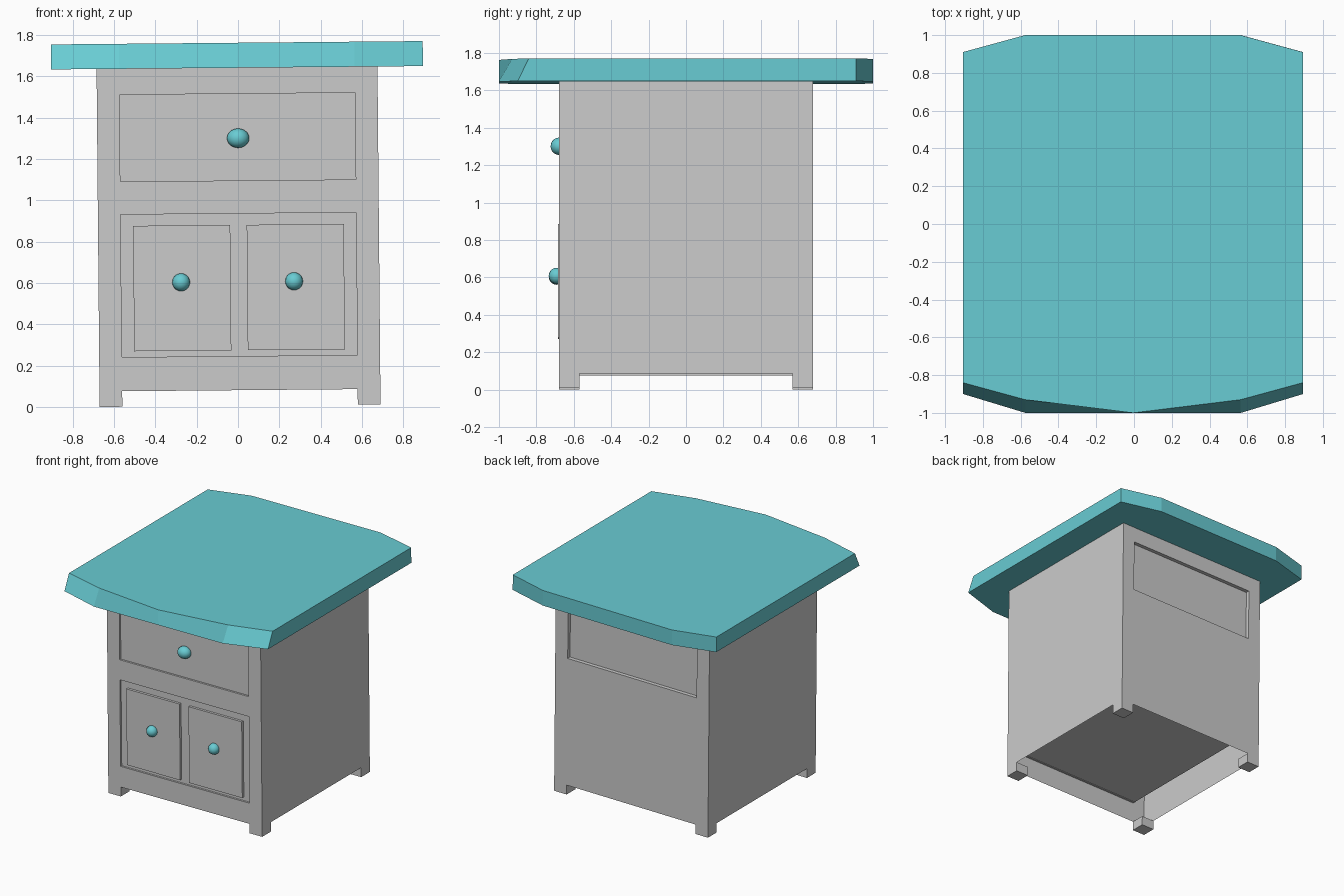
import bpy, bmesh
from mathutils import Matrix

if "Cube" in bpy.data.objects:
    bpy.data.objects.remove(bpy.data.objects["Cube"])

# the whole cabinet leans very slightly to the left
TILT = Matrix.Translation((0.01, 0, 0.006)) @ Matrix.Rotation(-0.009, 4, 'Y')
teal = bpy.data.materials.new("teal")
teal.diffuse_color = (0.14, 0.6, 0.65, 1)
teal.use_nodes = True
teal.node_tree.nodes["Principled BSDF"].inputs["Base Color"].default_value = teal.diffuse_color


def finish(name, bm, mat=None, fix=True):
    bmesh.ops.remove_doubles(bm, verts=bm.verts, dist=1e-5)
    if fix:
        bmesh.ops.recalc_face_normals(bm, faces=bm.faces)
    bm.transform(TILT)
    me = bpy.data.meshes.new(name)
    bm.to_mesh(me)
    bm.free()
    ob = bpy.data.objects.new(name, me)
    bpy.context.collection.objects.link(ob)
    if mat:
        me.materials.append(mat)
    return ob


def quad(bm, *pts):
    bm.faces.new([bm.verts.new(p) for p in pts])


def box(name, lo, hi):
    bm = bmesh.new()
    bmesh.ops.create_cube(bm, size=1)
    for v in bm.verts:
        v.co = [(a + b) / 2 + c * (b - a) for a, b, c in zip(lo, hi, v.co)]
    return finish(name, bm)


def wall_with_recesses(bm, side, holes):
    """Front (side=-1) or back (side=1) wall; holes = (z0, z1, depth)."""
    xs = [-W, -I, I, W]
    zs = sorted({B, T} | {z for h in holes for z in h[:2]})
    y = side * W

    def face(*p):
        quad(bm, *(p if side < 0 else p[::-1]))

    for i in range(3):
        for z0, z1 in zip(zs, zs[1:]):
            a, b = xs[i], xs[i + 1]
            hole = next((h for h in holes if h[0] == z0 and h[1] == z1), None)
            if i != 1 or not hole:
                face((a, y, z0), (b, y, z0), (b, y, z1), (a, y, z1))
                continue
            q = y - side * hole[2]
            face((a, q, z0), (b, q, z0), (b, q, z1), (a, q, z1))
            rim = [(a, z0), (b, z0), (b, z1), (a, z1)]
            for (x1, c1), (x2, c2) in zip(rim, rim[1:] + rim[:1]):
                face((x1, y, c1), (x2, y, c2), (x2, q, c2), (x1, q, c1))


W, I = 0.68, 0.57          # outer and inner half widths
B, T = 0.075, 1.636        # bottom and top of the carcass

# carcass: an open shell with recessed front and back
bm = bmesh.new()
wall_with_recesses(bm, -1, [(0.24, 0.93, 0.015), (1.09, 1.51, 0.015)])
wall_with_recesses(bm, 1, [(1.09, 1.51, 0.03)])
quad(bm, (W, -W, B), (W, W, B), (W, W, T), (W, -W, T))
quad(bm, (-W, W, B), (-W, -W, B), (-W, -W, T), (-W, W, T))
finish("carcass", bm, fix=False)

# cupboard interior, whose floor shows from below
box("cupboard_box", (-I, -0.66, 0.24), (I, 0.67, 0.93))

# feet and doors
for sx, side in ((-1, "left"), (1, "right")):
    for sy, end in ((-1, "front"), (1, "back")):
        xs, ys = sorted((sx * I, sx * W)), sorted((sy * I, sy * W))
        box(f"{end}_{side}_foot", (xs[0], ys[0], 0), (xs[1], ys[1], B))
    xs = sorted((sx * 0.04, sx * 0.51))
    box(side + "_door", (xs[0], -0.685, 0.268), (xs[1], -0.655, 0.875))

# table top: the front edge is bevelled towards the corners
half = [(0.57, 1, 1), (0.9, 0.91, 0.91), (0.9, -0.9, -0.84),
        (0.57, -1, -0.93), (0, -1, -1)]       # x, lower y, upper y
loop = half + [(-x, a, b) for x, a, b in half[-2::-1]]
bm = bmesh.new()
low = [bm.verts.new((x, a, T)) for x, a, b in loop]
top = [bm.verts.new((x, b, 1.757)) for x, a, b in loop]
bm.faces.new(low)
bm.faces.new(top[::-1])
for i in range(len(loop)):
    j = (i + 1) % len(loop)
    bm.faces.new((low[i], top[i], top[j], low[j]))
finish("table_top", bm, teal)

# knobs
for name, x, y, z, rx, r in (("drawer_knob", 0.002, -0.677, 1.295, 0.054, 0.047),
                             ("left_door_knob", -0.28, -0.691, 0.6, 0.043, 0.043),
                             ("right_door_knob", 0.267, -0.691, 0.6, 0.043, 0.043)):
    bm = bmesh.new()
    bmesh.ops.create_uvsphere(bm, u_segments=16, v_segments=10, radius=1)
    bm.transform(Matrix.Translation((x, y, z)) @ Matrix.Diagonal((rx, r, r, 1)))
    for f in bm.faces:
        f.smooth = True
    finish(name, bm, teal)
